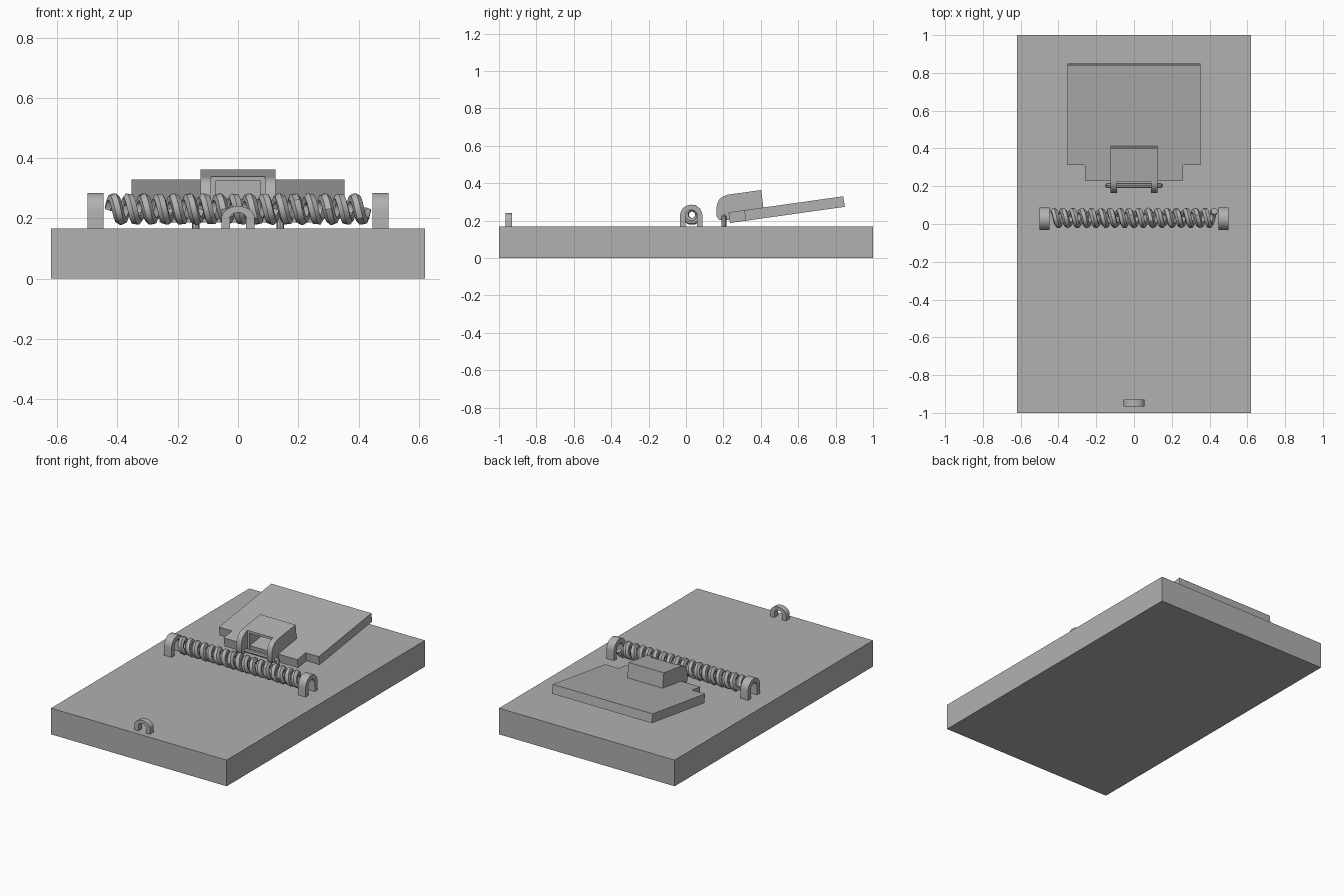
import bpy, bmesh, math
from mathutils import Vector

if "Cube" in bpy.data.objects:
    bpy.data.objects.remove(bpy.data.objects["Cube"])

TOP = 0.167      # top of the wooden base


def prism(name, pts, axis, lo, hi):
    """Extrude a 2D profile along an axis between lo and hi."""
    place = {'X': lambda a, b: (lo, a, b),
             'Y': lambda a, b: (a, lo, b),
             'Z': lambda a, b: (a, b, lo)}[axis]
    step = {'X': (hi - lo, 0, 0), 'Y': (0, hi - lo, 0), 'Z': (0, 0, hi - lo)}[axis]
    bm = bmesh.new()
    face = bm.faces.new([bm.verts.new(place(a, b)) for a, b in pts])
    out = bmesh.ops.extrude_face_region(bm, geom=[face], use_keep_orig=True)
    moved = [g for g in out['geom'] if isinstance(g, bmesh.types.BMVert)]
    bmesh.ops.translate(bm, verts=moved, vec=Vector(step))
    bmesh.ops.recalc_face_normals(bm, faces=bm.faces)
    mesh = bpy.data.meshes.new(name)
    bm.to_mesh(mesh)
    bm.free()
    ob = bpy.data.objects.new(name, mesh)
    bpy.context.collection.objects.link(ob)
    return ob


def smooth(ob):
    bpy.ops.object.select_all(action='DESELECT')
    ob.select_set(True)
    bpy.context.view_layer.objects.active = ob
    bpy.ops.object.shade_smooth_by_angle(angle=math.radians(35))


def arch(c, top, r_out, r_in, squash=1.0, n=14):
    """Upside-down U outline standing on the base."""
    zc = top - r_out * squash
    ang = [math.pi * i / n for i in range(n + 1)]

    def arc(r, rz, angles):
        return [(c + r * math.cos(a), zc + rz * math.sin(a)) for a in angles]
    outer = arc(r_out, r_out * squash, ang)
    inner = arc(r_in, r_in * squash, reversed(ang))
    z = TOP - 0.005
    return [(c + r_out, z)] + outer + [(c - r_out, z), (c - r_in, z)] + inner + [(c + r_in, z)]


def wire(name, pts, radius, res):
    """Round wire along a path, as a mesh."""
    cu = bpy.data.curves.new(name, 'CURVE')
    cu.dimensions = '3D'
    cu.bevel_depth = radius
    cu.bevel_resolution = res
    cu.use_fill_caps = True
    sp = cu.splines.new('POLY')
    sp.points.add(len(pts) - 1)
    for p, co in zip(sp.points, pts):
        p.co = (*co, 1)
    ob = bpy.data.objects.new(name, cu)
    bpy.context.collection.objects.link(ob)
    bpy.ops.object.select_all(action='DESELECT')
    ob.select_set(True)
    bpy.context.view_layer.objects.active = ob
    bpy.ops.object.convert(target='MESH')
    smooth(bpy.context.view_layer.objects.active)


# Base board
prism("base_board", [(-0.62, -1), (0.62, -1), (0.62, 1), (-0.62, 1)], 'Z', 0, TOP)

# Staples holding the spring, and the small one at the front
for side, lo in (("left", -0.5), ("right", 0.447)):
    smooth(prism(f"spring_staple_{side}", arch(0.028, 0.285, 0.06, 0.032), 'X', lo, lo + 0.053))
smooth(prism("front_staple", arch(0, 0.241, 0.055, 0.027, 0.75), 'Y', -0.966, -0.929))

# Coil spring
turns, seg = 17, 10
helix = []
for i in range(turns * seg + 1):
    a = 2 * math.pi * i / seg
    helix.append((-0.425 + 0.85 * i / (turns * seg),
                  0.032 + 0.036 * math.cos(a), 0.231 + 0.036 * math.sin(a)))
wire("coil_spring", helix, 0.019, 1)

# Tilted bait pedal
half = [(0.26, 0), (0.26, 0.085), (0.353, 0.085), (0.353, 0.62)]
pedal = prism("pedal_plate", half + [(-x, y) for x, y in reversed(half)], 'Z', 0, 0.057)
pedal.location = (0, 0.235, 0.187)
pedal.rotation_euler.x = math.radians(8)

# Hood on the pedal: rounded side profile, notched at the front, hollow behind
hood = prism("pedal_hood", [(0.2, 0.2), (0.176, 0.205), (0.163, 0.225), (0.163, 0.265),
                            (0.167, 0.29), (0.178, 0.312), (0.195, 0.328), (0.222, 0.338),
                            (0.402, 0.363), (0.416, 0.25), (0.235, 0.205)],
             'X', -0.125, 0.125)
notch = prism("notch_cutter", [(0.1, 0.1), (0.224, 0.1), (0.224, 0.5), (0.1, 0.5)],
              'X', -0.09, 0.09)
hollow = prism("hollow_cutter", [(0.2, 0.1), (0.38, 0.1), (0.38, 0.345), (0.2, 0.32)],
               'X', -0.075, 0.075)
for cutter in (notch, hollow):
    mod = hood.modifiers.new("cut", 'BOOLEAN')
    mod.operation = 'DIFFERENCE'
    mod.solver = 'EXACT'
    mod.object = cutter
    bpy.context.view_layer.objects.active = hood
    bpy.ops.object.modifier_apply(modifier=mod.name)
    bpy.data.objects.remove(cutter)
smooth(hood)
weighted = hood.modifiers.new("even_shading", 'WEIGHTED_NORMAL')
weighted.keep_sharp = True

# Hinge wire through the hood legs, bent down into the base
leg = [(0.14, TOP - 0.005), (0.14, 0.205), (0.137, 0.215), (0.128, 0.219)]
path = [(-x, 0.203, z) for x, z in leg] + [(x, 0.203, z) for x, z in reversed(leg)]
wire("hinge_wire", path, 0.013, 2)

# Darker grey for every part
grey = bpy.data.materials.new("dark_grey")
grey.diffuse_color = (0.44, 0.44, 0.44, 1)
grey.use_nodes = True
grey.node_tree.nodes["Principled BSDF"].inputs["Base Color"].default_value = grey.diffuse_color
for ob in bpy.context.scene.objects:
    ob.data.materials.clear()
    ob.data.materials.append(grey)
